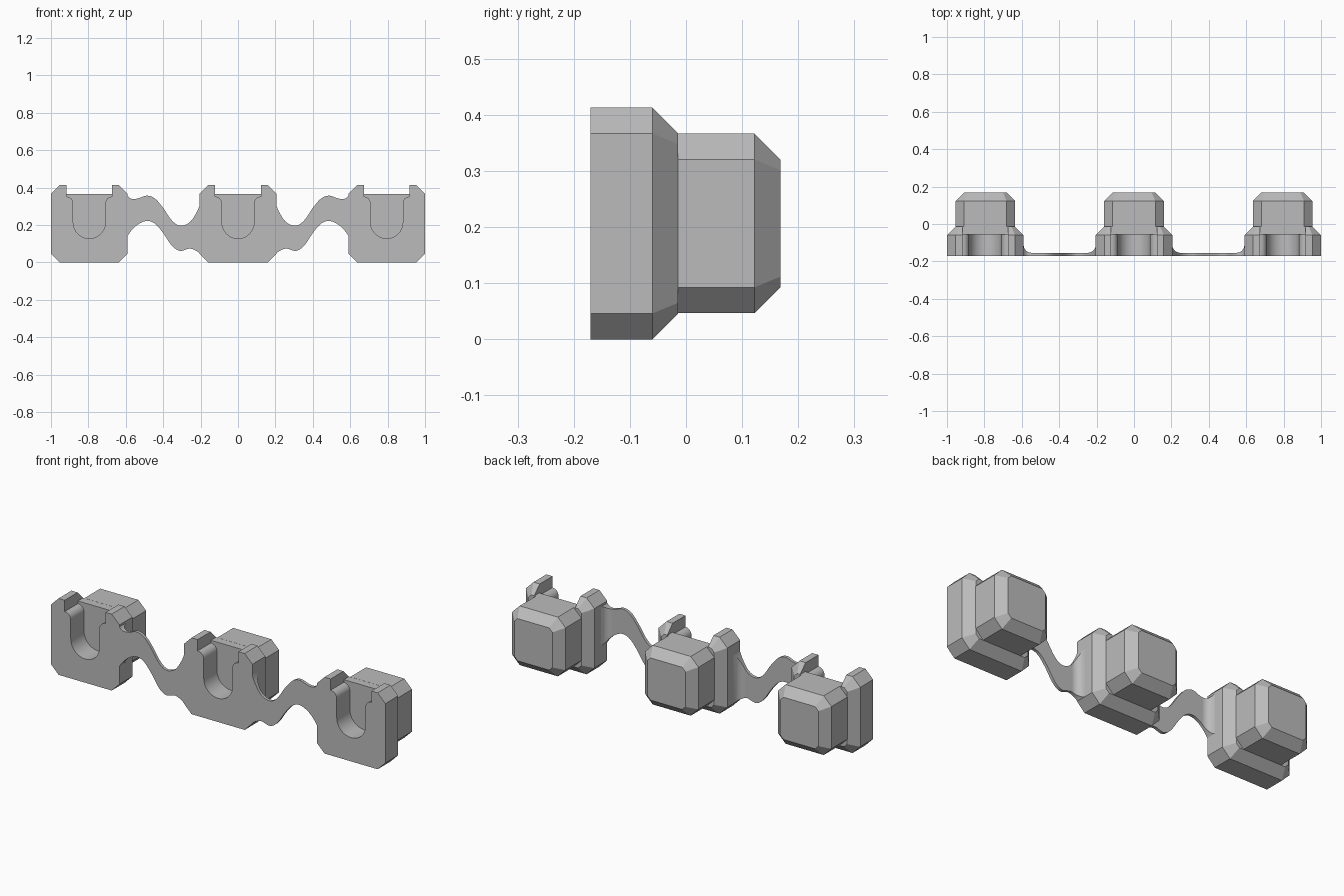
import bpy, bmesh
from math import sin, cos, pi, sqrt, radians
from mathutils import Vector

if "Cube" in bpy.data.objects:
    bpy.data.objects.remove(bpy.data.objects["Cube"])

grey = bpy.data.materials.new("plain_grey")
grey.use_nodes = True
grey.diffuse_color = (0.5, 0.5, 0.5, 1)
grey.node_tree.nodes["Principled BSDF"].inputs["Base Color"].default_value = (0.5, 0.5, 0.5, 1)

HALF, CUT, MID = 0.2065, 0.046, 0.2065
FRONT, BACK = -0.17, 0.168


def loft(name, rings, matched_ends=True):
    """Skin a list of equal-length point loops and close both ends."""
    bm = bmesh.new()
    loops = [[bm.verts.new(p) for p in ring] for ring in rings]
    n = len(loops[0])
    for a, b in zip(loops, loops[1:]):
        for i in range(n):
            j = (i + 1) % n
            bm.faces.new((a[i], a[j], b[j], b[i]))
    bm.faces.new(loops[0])
    bm.faces.new(loops[-1])
    bmesh.ops.recalc_face_normals(bm, faces=bm.faces)
    mesh = bpy.data.meshes.new(name)
    bm.to_mesh(mesh)
    bm.free()
    mesh.materials.append(grey)
    obj = bpy.data.objects.new(name, mesh)
    bpy.context.collection.objects.link(obj)
    return obj


def octagon(half_x, half_z, leg, y):
    """Chamfered rectangle across the front at depth y."""
    a, b = half_x - leg, half_z - leg
    pts = [(half_x, b), (a, half_z), (-a, half_z), (-half_x, b),
           (-half_x, -b), (-a, -half_z), (a, -half_z), (half_x, -b)]
    return [(x, y, MID + z) for x, z in pts]


def chamfered_block(name, half_x, half_z, y0, y1):
    """Octagonal prism whose rear rim is bevelled evenly."""
    small_leg = CUT - CUT * (2 - sqrt(2))
    return loft(name, [octagon(half_x, half_z, CUT, y0),
                       octagon(half_x, half_z, CUT, y1 - CUT),
                       octagon(half_x - CUT, half_z - CUT, small_leg, y1)])


def prism(name, outline, y0, y1):
    return loft(name, [[(x, y, z) for x, z in outline] for y in (y0, y1)])


def smooth(obj):
    bpy.ops.object.select_all(action='DESELECT')
    obj.select_set(True)
    bpy.context.view_layer.objects.active = obj
    bpy.ops.object.shade_smooth_by_angle(angle=radians(30))


# Slot outline: open top, rounded lips, round bottom
lip_x, lip_r, slot_r = 0.122, 0.036, 0.086
left = [(-lip_x, 0.5)]
left += [(-lip_x + lip_r * cos(t), 0.316 + lip_r * sin(t))
         for t in [pi / 2 * (1 - i / 6) for i in range(7)]]
left += [(-slot_r * cos(t), 0.214 - slot_r * sin(t))
         for t in [pi / 2 * i / 10 for i in range(10)]]
slot_outline = left + [(0, 0.214 - slot_r)] + [(-x, z) for x, z in reversed(left)]
slot = prism("slot_cutter", slot_outline, -0.3, -0.057)
notch = prism("notch_cutter", [(-lip_x, 0.366), (lip_x, 0.366), (lip_x, 0.5), (-lip_x, 0.5)], -0.3, 0.1)

# Front plate with the slot cut out
plate = chamfered_block("front_plate_centre", 0.205, HALF, FRONT, -0.014)
for cutter in (slot, notch):
    mod = plate.modifiers.new("cut", 'BOOLEAN')
    mod.operation, mod.solver, mod.object = 'DIFFERENCE', 'EXACT', cutter
bpy.context.view_layer.update()
cut_mesh = bpy.data.meshes.new_from_object(
    plate.evaluated_get(bpy.context.evaluated_depsgraph_get()))
plate.modifiers.clear()
plate.data = cut_mesh
for cutter in (slot, notch):
    bpy.data.objects.remove(cutter)
smooth(plate)

# Rear block behind the plate
block = chamfered_block("rear_block_centre", 0.16, 0.16, -0.014, BACK)

# Outer units
for side, x in (("left", 0.795), ("right", -0.795)):
    for part, name in ((plate, "front_plate_"), (block, "rear_block_")):
        copy = bpy.data.objects.new(name + side, part.data)
        copy.location.x = x
        bpy.context.collection.objects.link(copy)

# Wavy strap: x, upper edge, lower edge
stations = [Vector(p) for p in (
    (0.200, 0.32, 0.042), (0.220, 0.27, 0.06), (0.258, 0.215, 0.074), (0.31, 0.197, 0.062),
    (0.354, 0.225, 0.09), (0.402, 0.294, 0.16), (0.445, 0.342, 0.208), (0.488, 0.357, 0.222),
    (0.535, 0.342, 0.203), (0.572, 0.341, 0.168), (0.595, 0.362, 0.135))]


def catmull(a, b, c, d, t):
    return 0.5 * (2 * b + (c - a) * t + (2 * a - 5 * b + 4 * c - d) * t ** 2
                  + (3 * b - a - 3 * c + d) * t ** 3)


path = []
last = len(stations) - 1
for i in range(last):
    quad = [stations[min(max(i + k, 0), last)] for k in (-1, 0, 1, 2)]
    path += [catmull(*quad, s / 6) for s in range(6)]
path.append(stations[-1])


def strap_back(x):
    """Thin in the middle, filleted up to the plates at both ends."""
    r = 0.042
    gap = max(0, min(x - 0.205, 0.59 - x))
    rise = r - sqrt(r * r - (r - gap) ** 2) if gap < r else 0
    return -0.154 + rise


for side, sign in (("left", 1), ("right", -1)):
    rings = [[(sign * x, FRONT, lo), (sign * x, strap_back(x), lo),
              (sign * x, strap_back(x), hi), (sign * x, FRONT, hi)] for x, hi, lo in path]
    smooth(loft("wavy_strap_" + side, rings))
